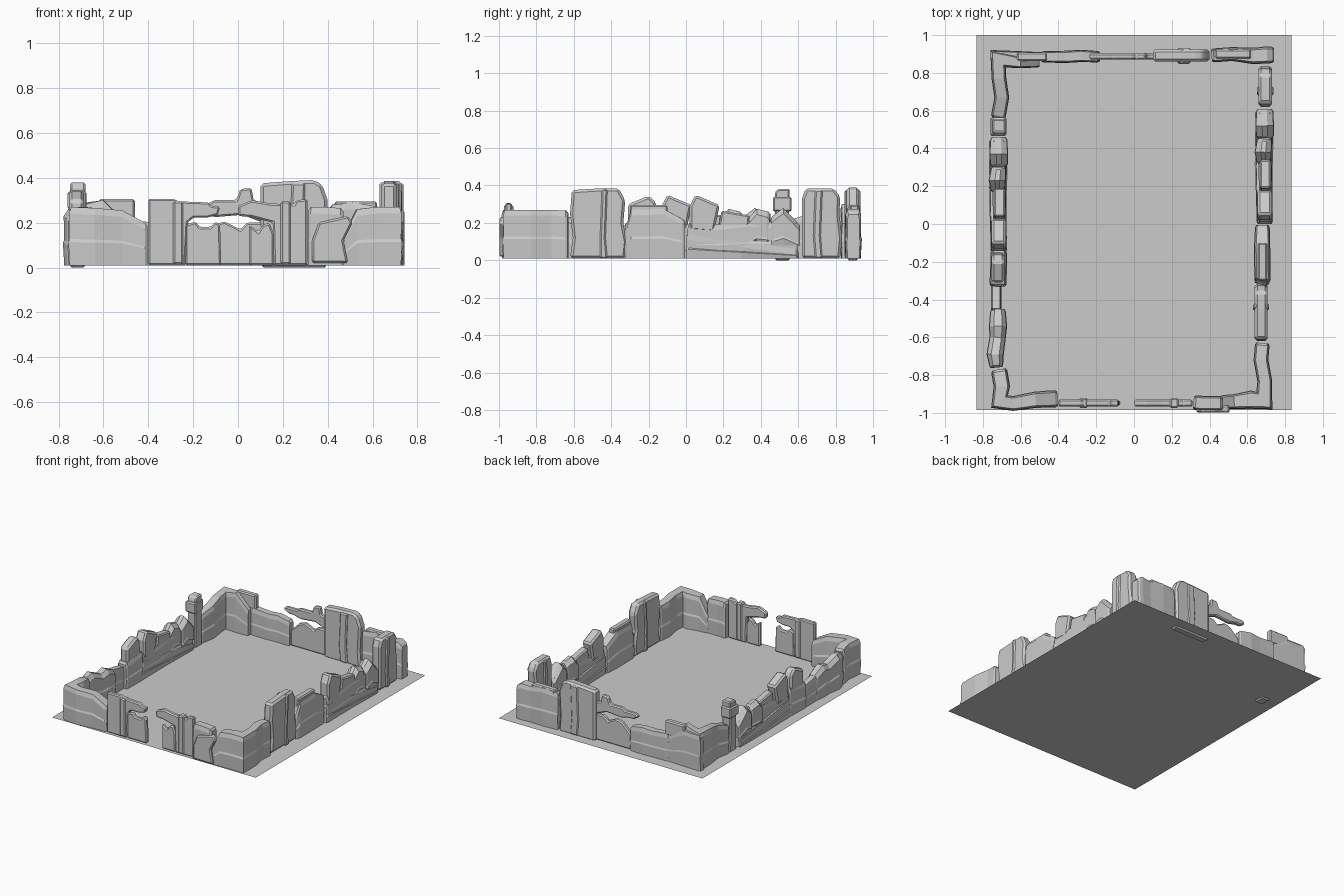
import bpy, bmesh
from mathutils import Vector


def finish(bm, name):
    bmesh.ops.recalc_face_normals(bm, faces=bm.faces[:])
    me = bpy.data.meshes.new(name)
    bm.to_mesh(me)
    bm.free()
    ob = bpy.data.objects.new(name, me)
    bpy.context.scene.collection.objects.link(ob)
    return ob


def rock(name, stations, z0=0.01, top=0.78):
    """Loft a faceted stone section through stations (x, y, half width, height)."""
    st = [(Vector(s[:2]), s[2], s[3]) for s in stations]

    # worn, chamfered ends
    def end(a, b):
        d = (b[0] - a[0]).normalized() * 0.012
        return (a[0].copy(), a[1] * 0.82, a[2] - 0.014), (a[0] + d, a[1], a[2])
    e0, e1 = end(st[0], st[1])
    f0, f1 = end(st[-1], st[-2])
    st = [e0, e1] + st[1:-1] + [f1, f0]
    bm = bmesh.new()
    rings = []
    for i, (p, w, h) in enumerate(st):
        a = (p - st[i - 1][0]).normalized() if i else None
        b = (st[i + 1][0] - p).normalized() if i < len(st) - 1 else None
        a, b = a or b, b or a
        t = (a + b).normalized()
        n = Vector((-t.y, t.x)) / max(0.6, t.dot(b))
        half = [(0.94, z0), (1.08, h * 0.42), (0.96, h * 0.47),
                (1.0, h - 0.03), (top, h)]
        prof = half + [(-k, z) for k, z in reversed(half)]
        rings.append([bm.verts.new((*(p + n * w * k), z)) for k, z in prof])
    for r, s in zip(rings, rings[1:]):
        for j in range(len(r)):
            k = (j + 1) % len(r)
            bm.faces.new((r[j], r[k], s[k], s[j]))
    bm.faces.new(rings[0])
    bm.faces.new(rings[-1][::-1])
    return finish(bm, name)


def slab(name, outline, at, half, axis='x', bevel=0.008):
    """Extrude an outline (distance along wall, z) across the wall thickness."""
    bm = bmesh.new()

    def co(s, z, d):
        return (s, at + d, z) if axis == 'x' else (at + d, s, z)
    f = bm.faces.new([bm.verts.new(co(s, z, -half)) for s, z in outline])
    ext = bmesh.ops.extrude_face_region(bm, geom=[f])
    v = [g for g in ext['geom'] if isinstance(g, bmesh.types.BMVert)]
    bmesh.ops.translate(bm, verts=v, vec=Vector(co(0, 0, 2 * half)) - Vector(co(0, 0, 0)))
    ob = finish(bm, name)
    ob.data.transform
    m = ob.modifiers.new('worn_edges', 'BEVEL')
    m.width, m.segments = bevel, 1
    return ob


def box(s0, s1, z0, z1):
    return [(s0, z0), (s1, z0), (s1, z1), (s0, z1)]


# ground sheet
bm = bmesh.new()
bm.faces.new([bm.verts.new(c) for c in
              ((-.835, -.985, .01), (.835, -.985, .01), (.835, 1, .01), (-.835, 1, .01))])
finish(bm, 'ground')

# four corner walls
rock('front_left_corner', [(-.405, -.925, .043, .20), (-.52, -.93, .04, .255),
     (-.64, -.95, .036, .265), (-.712, -.94, .036, .27), (-.70, -.86, .04, .27), (-.715, -.77, .04, .26)])
rock('front_right_corner', [(.46, -.945, .036, .15), (.53, -.94, .036, .26),
     (.62, -.93, .045, .27), (.69, -.935, .04, .27), (.692, -.83, .036, .27), (.672, -.72, .036, .27), (.68, -.63, .036, .265)])
rock('back_left_corner', [(-.50, .852, .022, .21), (-.60, .855, .028, .30),
     (-.72, .875, .036, .28), (-.715, .77, .036, .27), (-.70, .67, .036, .25), (-.72, .56, .036, .22)])
rock('back_right_corner', [(.41, .892, .034, .28), (.52, .90, .034, .29),
     (.63, .89, .04, .27), (.705, .895, .042, .275), (.742, .895, .04, .26)])
slab('back_right_cap', box(.43, .62, .24, .295), .9, .024)
slab('back_left_cap', box(-.62, -.46, .2, .305), .885, .022)
rock('back_left_backing', [(-.76, .895, .024, .27), (-.62, .892, .022, .27), (-.47, .885, .022, .2)])

# front broken archways
slab('front_left_panel', [(-.4, .01), (-.235, .01), (-.225, .2), (-.2, .222), (-.14, .222), (-.09, .235),
     (-.08, .27), (-.12, .275), (-.13, .29), (-.27, .295), (-.28, .305), (-.4, .305)], -.948, .018)
slab('front_left_pillar', [(-.235, .01), (-.075, .01), (-.08, .19), (-.1, .205), (-.125, .18),
     (-.17, .18), (-.19, .205), (-.235, .19)], -.948, .016)
slab('front_right_panel', [(.31, .01), (.16, .01), (.155, .2), (.11, .212), (.06, .225), (.0, .23), (.0, .275),
     (.06, .30), (.15, .285), (.25, .282), (.26, .3), (.31, .305)], -.948, .018)
slab('front_right_pillar', [(.05, .01), (.16, .01), (.16, .15), (.14, .2), (.11, .19), (.09, .16), (.05, .19)], -.95, .016)
for i, x in enumerate((-.29, .19)):
    slab('front_band_%d' % i, box(x, x + .045, .015, .295), -.948, .026)
rock('front_block', [(.315, -.945, .036, .27), (.38, -.95, .036, .27), (.47, -.95, .036, .265)])
slab('front_block_plate', [(.33, .02), (.49, .02), (.47, .12), (.51, .2), (.49, .23), (.36, .2), (.33, .12)], -.98, .018)

# back wall
rock('back_low_wall', [(-.49, .885, .028, .21), (-.36, .885, .03, .2), (-.28, .89, .03, .205), (-.18, .885, .028, .19)])
slab('back_pillar', [(-.18, .01), (.11, .01), (.11, .2), (.04, .2), (.01, .17), (-.06, .205), (-.11, .19), (-.18, .12)], .887, .017)
slab('back_arch_beam', [(.11, .2), (.02, .235), (-.1, .225), (-.16, .24), (-.2, .24), (-.24, .265), (-.22, .285), (-.13, .285),
     (-.11, .3), (-.01, .3), (.0, .32), (.01, .35), (.06, .355), (.07, .3), (.11, .29)], .887, .017)
slab('back_tall_slab', [(.1, 0), (.4, 0), (.39, .12), (.4, .3), (.375, .37), (.34, .39), (.23, .385), (.1, .375)], .892, .033, bevel=.014)
slab('back_tall_band', [(.24, .01), (.30, .01), (.29, .13), (.30, .375), (.24, .375), (.23, .13)], .89, .042)

# right wall, front half
slab('right_tall_slab', [(-.62, .01), (-.325, .01), (-.315, .1), (-.335, .2), (-.325, .32), (-.36, .385), (-.45, .385),
     (-.61, .375), (-.62, .25), (-.605, .12)], .673, .034, 'y', .014)
slab('right_tall_band', [(-.46, .01), (-.42, .01), (-.43, .12), (-.42, .38), (-.45, .38), (-.46, .12)], .673, .042, 'y')
rock('right_low_block', [(.672, -.32, .036, .20), (.68, -.29, .04, .27), (.678, -.12, .04, .275), (.68, -.005, .036, .22)])
slab('right_low_cap', box(-.30, -.10, .2, .295), .68, .024, 'y')


# collapsed side sections, one on each long wall
def rubble(side, x, y):
    rock(side + '_footing', [(x, y, .04, .14), (x - .005, y + .3, .042, .10), (x, y + .6, .044, .06)], .01, .95)
    rock(side + '_course', [(x, y + .01, .036, .2), (x + .004, y + .17, .034, .19),
         (x, y + .33, .034, .21), (x, y + .6, .036, .2)])
    slab(side + '_tilted_block', [(y + .02, .16), (y + .15, .15), (y + .18, .295), (y + .05, .35), (y + .02, .29)], x, .038, 'y', .012)
    slab(side + '_ledge', [(y + .17, .15), (y + .33, .15), (y + .34, .24), (y + .19, .265)], x + .004, .028, 'y')
    rock(side + '_ridge_a', [(x - .005, y + .32, .036, .225), (x - .008, y + .38, .042, .275), (x, y + .45, .038, .26)], .1, .3)
    rock(side + '_ridge_b', [(x + .002, y + .455, .044, .24), (x, y + .52, .046, .28), (x, y + .61, .042, .2)], .08, .3)


rubble('right', .692, .0)
rubble('left', -.716, -.15)

# right wall, back end
slab('right_back_tall', [(.62, .01), (.825, .01), (.835, .12), (.82, .25), (.825, .34), (.79, .385), (.64, .385), (.62, .33)],
     .695, .036, 'y', .014)
slab('right_back_band', [(.69, .01), (.73, .01), (.72, .13), (.73, .375), (.69, .375), (.68, .13)], .695, .044, 'y')

# left wall, front half and post
rock('left_low_rock', [(-.728, -.76, .034, .25), (-.735, -.69, .042, .26), (-.722, -.60, .04, .22),
     (-.72, -.54, .045, .235), (-.72, -.45, .038, .2)], .01, .5)
rock('left_gap_course', [(-.73, -.46, .026, .19), (-.73, -.32, .026, .17)])
rock('left_peak_base', [(-.72, -.33, .042, .2), (-.715, -.14, .04, .22)])
slab('left_peak', [(-.31, .15), (-.15, .15), (-.16, .31), (-.2, .345), (-.31, .30)], -.72, .034, 'y', .014)
slab('left_post', [(.475, 0), (.555, 0), (.55, .2), (.555, .38), (.49, .38), (.475, .36)], -.715, .034, 'y')
slab('left_post_band', box(.465, .565, .26, .34), -.718, .042, 'y')
